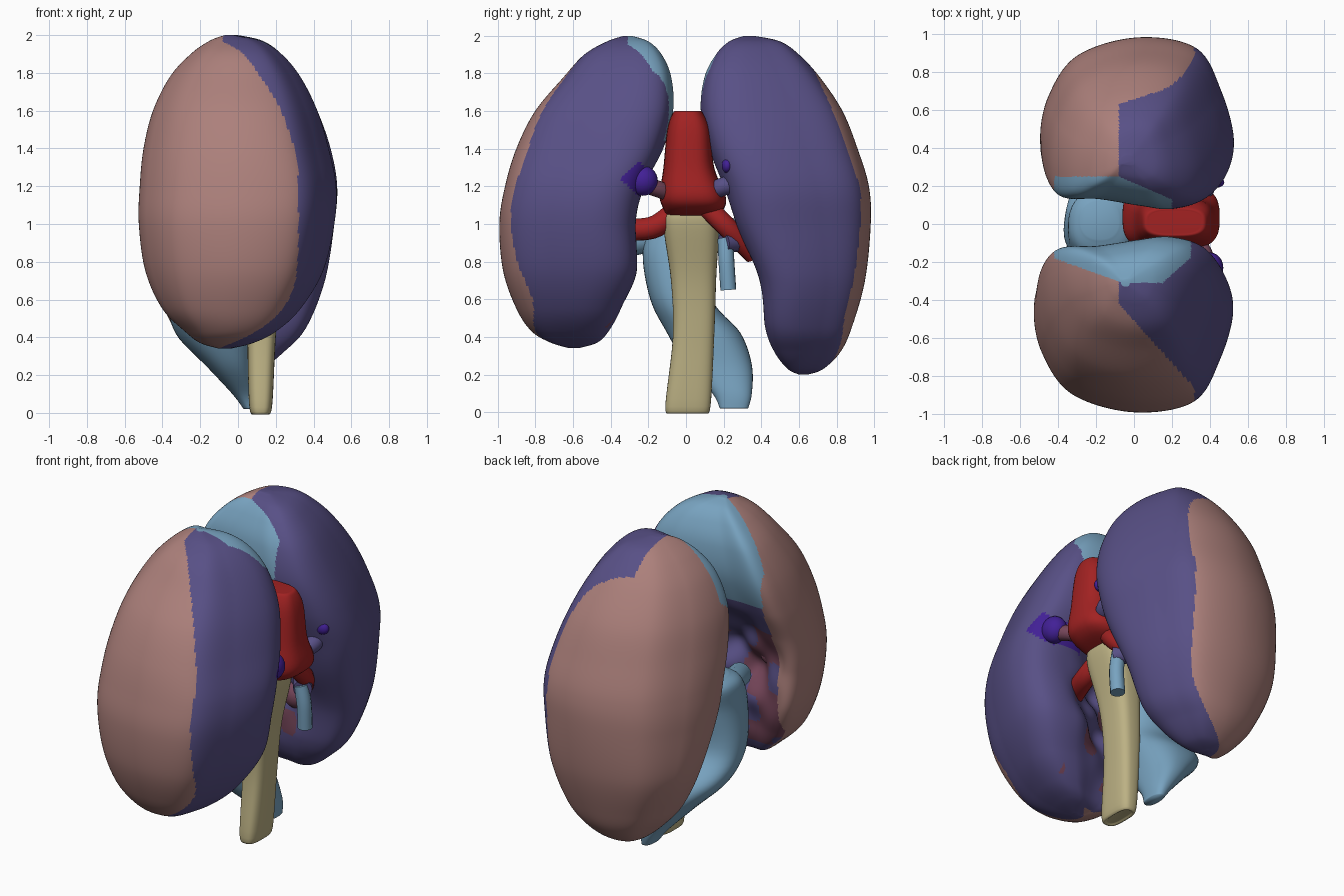
import bpy, bmesh, math
from mathutils import Vector

if "Cube" in bpy.data.objects:
    bpy.data.objects.remove(bpy.data.objects["Cube"])


def material(name, r, g, b):
    m = bpy.data.materials.new(name)
    m.diffuse_color = [(c / 255 / 12.92 if c < 10 else ((c / 255 + 0.055) / 1.055) ** 2.4) for c in (r, g, b)] + [1]
    m.use_nodes = True
    m.node_tree.nodes["Principled BSDF"].inputs["Base Color"].default_value = m.diffuse_color
    return m


PINK = material("outer_pink", 172, 128, 123)
PURPLE = material("purple", 88, 80, 134)
BLUE = material("light_blue", 120, 163, 192)
MAUVE = material("mauve", 118, 70, 90)
VIOLET = material("violet", 66, 32, 150)
RED = material("red", 162, 34, 34)
YELLOW = material("pale_yellow", 188, 177, 132)


def smooth_points(pts, steps, closed=False):
    """Catmull-Rom through tuples of any length"""
    n, out = len(pts), []
    for i in range(n if closed else n - 1):
        if closed:
            q = [pts[(i + k) % n] for k in (-1, 0, 1, 2)]
        else:
            q = [pts[min(max(i + k, 0), n - 1)] for k in (-1, 0, 1, 2)]
        for j in range(steps):
            t = j / steps
            out.append(tuple(0.5 * (2 * b + (c - a) * t + (2 * a - 5 * b + 4 * c - d) * t * t
                                    + (3 * b - a - 3 * c + d) * t ** 3) for a, b, c, d in zip(*q)))
    return out if closed else out + [tuple(pts[-1])]


def loft(name, rows, profile, mats, steps=6, warp=None, paint=None):
    """Rows are (z, x0, x1, y0, y1); the profile is (u, v) in 0..1"""
    bm = bmesh.new()
    rings = []
    for z, x0, x1, y0, y1 in smooth_points(rows, steps):
        ring = []
        for u, v in profile:
            p = Vector((x0 + (x1 - x0) * u, y0 + (y1 - y0) * v, z))
            ring.append(bm.verts.new(warp(p, u, v) if warp else p))
        rings.append(ring)
    n = len(profile)
    for a, b in zip(rings, rings[1:]):
        for i in range(n):
            bm.faces.new((a[i], a[(i + 1) % n], b[(i + 1) % n], b[i]))
    bm.faces.new(rings[0])
    bm.faces.new(rings[-1])
    bmesh.ops.recalc_face_normals(bm, faces=bm.faces)
    for f in bm.faces:
        f.smooth = True
        if paint:
            f.material_index = paint(f.calc_center_median(), f.normal)
    me = bpy.data.meshes.new(name)
    bm.to_mesh(me)
    bm.free()
    ob = bpy.data.objects.new(name, me)
    bpy.context.collection.objects.link(ob)
    for m in mats:
        me.materials.append(m)
    return ob


def tube(name, pts, radius, mat):
    cu = bpy.data.curves.new(name, 'CURVE')
    cu.dimensions, cu.bevel_depth, cu.bevel_resolution = '3D', radius, 4
    cu.use_fill_caps = True
    path = smooth_points(pts, 6)
    sp = cu.splines.new('POLY')
    sp.points.add(len(path) - 1)
    for p, c in zip(sp.points, path):
        p.co = (*c, 1)
    cu.materials.append(mat)
    ob = bpy.data.objects.new(name, cu)
    bpy.context.collection.objects.link(ob)
    bpy.ops.object.select_all(action='DESELECT')
    ob.select_set(True)
    bpy.context.view_layer.objects.active = ob
    bpy.ops.object.convert(target='MESH')
    bpy.ops.object.shade_smooth_by_angle(angle=math.radians(50))


def blob(name, loc, size, mat):
    bpy.ops.mesh.primitive_uv_sphere_add(segments=24, ring_count=14, location=loc)
    ob = bpy.context.object
    ob.name, ob.scale = name, size
    ob.data.materials.append(mat)
    bpy.ops.object.shade_smooth()


# Kidney cross-section: v = 0 is the inner side, v = 1 the outer side
bean = [(-1, .28), (-.92, .58), (-.62, .87), (0, 1), (.61, .93), (.87, .64), (1, .3),
        (.88, .08), (.5, 0), (.1, .02), (-.45, .07), (-.9, .09)]
bean = [((u + 1) / 2, v) for u, v in smooth_points(bean, 18, True)]

front_rows = [(.34, -.1, -.04, .57, .62), (.37, -.2, .08, .47, .72), (.43, -.28, .2, .41, .82),
              (.55, -.4, .33, .34, .9), (.75, -.49, .45, .25, .97), (1, -.525, .51, .25, .99),
              (1.2, -.52, .52, .21, .96), (1.4, -.5, .48, .12, .9), (1.6, -.45, .42, .07, .8),
              (1.78, -.36, .33, .08, .65), (1.9, -.25, .23, .13, .54), (1.97, -.15, .12, .2, .42),
              (2, -.07, -.02, .29, .33)]
back_rows = [(.2, -.05, 0, .6, .65), (.23, -.14, .12, .54, .73), (.32, -.24, .24, .47, .82),
             (.45, -.34, .36, .42, .88), (.7, -.45, .46, .38, .95), (1, -.49, .51, .25, .98),
             (1.2, -.49, .525, .19, .97), (1.4, -.47, .49, .12, .91), (1.6, -.43, .42, .08, .83),
             (1.78, -.35, .33, .1, .71), (1.9, -.25, .23, .16, .6), (1.97, -.15, .13, .23, .5),
             (2, -.07, 0, .31, .36)]


def kidney(name, rows, side):
    front = side < 0

    def warp(p, u, v):
        # Hollow on the inner side, with soft lumps
        u = 2 * u - 1
        d = math.exp(-((u + .2) / .47) ** 2 - ((p.z - .95) / .33) ** 2) * max(0, 1 - v / .5)
        lumps = 1 + .3 * math.sin(17 * p.x + 2) * math.sin(19 * p.z)
        return Vector((p.x, side * (p.y + .19 * d * lumps), p.z))

    def paint(c, n):
        x, y, z = c.x, abs(c.y), c.z
        inner = n.y * side < -.35
        # Violet patch on the +x side
        if front and x > .2 and abs(y - .25) + abs(z - 1.24) * 1.1 < .1:
            return 4
        # Upper inner patch, with a slanting border
        if front:
            limit = min(.31, .18 + (x + .42) * .36, .31 - (x - .15) * .9)
        else:
            limit = min(.25, .25 - (x + .08) * .43)
        if z > 1.45 and y < limit and -.42 < x < (.3 if front else .2):
            return 2
        # Hollow
        if inner and x > -.41 and z < 1.46 and y < .6:
            lump = math.sin(15 * x + 1) * math.sin(13 * z + side)
            if .45 < z < 1.25 and ((x < -.15 and lump > -.35) or (lump > .5 and x < .2)):
                return 3
            return 1
        # Border between the inner and outer faces
        if z > 1.1:
            edge = .32 - .4 * ((z - 1.1) / .9) ** 3
        else:
            edge = .32 - .4 * ((1.1 - z) / (.75 if front else .9)) ** 5
        if z > .9:
            top = -.08 + max(0, y - .42) * .9 if front else -.08 + max(0, y - .63) * 3
            edge = min(edge, top)
        return 0 if x < edge else 1

    loft(name, rows, bean, [PINK, PURPLE, BLUE, MAUVE, VIOLET], 14, warp, paint)


kidney("front_kidney", front_rows, -1)
kidney("back_kidney", back_rows, 1)


# Rounded-box section for the central vessels
def rounded(power, n=40):
    out = []
    for i in range(n):
        a = 2 * math.pi * i / n
        c, s = math.cos(a), math.sin(a)
        out.append((.5 + .5 * math.copysign(abs(c) ** power, c), .5 + .5 * math.copysign(abs(s) ** power, s)))
    return out


box, oval = rounded(.65), rounded(.85)

# Central stem, upper artery and large vein
loft("lower_stem", [(0, .09, .15, -.08, .1), (.03, .06, .18, -.11, .13), (.4, .05, .2, -.07, .15),
                    (.7, .05, .23, -.08, .16), (1, .05, .3, -.12, .17), (1.08, .1, .29, -.08, .1)],
     box, [YELLOW])
loft("upper_artery", [(1.04, .05, .28, -.1, .14), (1.08, -.03, .4, -.12, .2), (1.15, -.06, .45, -.14, .21),
                      (1.3, 0, .43, -.12, .15), (1.5, .03, .41, -.1, .13), (1.59, .05, .38, -.07, .09),
                      (1.6, .08, .35, -.05, .07)], box, [RED])
loft("large_vein", [(.02, .03, .1, .18, .33), (.1, -.03, .1, .14, .35), (.25, -.17, .08, 0, .35),
                    (.42, -.33, .08, -.1, .29), (.6, -.37, .08, -.19, .14), (.85, -.35, .05, -.23, .15),
                    (1, -.34, 0, -.17, .18), (1.05, -.28, -.08, -.08, .12)], oval, [BLUE])

# Branch vessels running into the two kidneys
tube("front_artery_branch", [(.18, -.05, 1.07), (.2, -.18, .98), (.13, -.38, .97)], .06, RED)
tube("back_artery_branch", [(.28, .1, 1.1), (.3, .22, .98), (.22, .36, .84)], .055, RED)
tube("front_upper_branch", [(.32, -.08, 1.16), (.37, -.16, 1.19), (.4, -.26, 1.22)], .045, MAUVE)
tube("back_upper_branch", [(.32, .12, 1.16), (.38, .2, 1.2), (.36, .3, 1.22)], .05, PURPLE)
tube("front_vein_branch", [(-.2, 0, .95), (-.18, -.2, .92), (-.12, -.36, .88)], .07, BLUE)
tube("back_vein_branch", [(-.2, .08, .98), (-.18, .25, .96), (-.12, .38, .92)], .07, BLUE)
tube("back_purple_branch", [(.31, .2, .9), (.24, .3, .91), (.14, .42, .92)], .055, PURPLE)
tube("back_duct_stub", [(.29, .21, .92), (.31, .215, .8), (.31, .225, .65)], .043, BLUE)
for side, label in ((-1, "front"), (1, "back")):
    for i, (x, z) in enumerate([(-.25, .75), (-.28, 1.02), (.08, .7)]):
        blob(f"{label}_inner_lobe_{i}", (x, side * .47, z), (.08, .07, .08), MAUVE)

# Violet vessel ends at the entry points
blob("front_violet_patch", (.4, -.23, 1.23), (.07, .08, .08), VIOLET)
blob("back_violet_patch", (.43, .22, 1.31), (.045, .03, .04), VIOLET)
